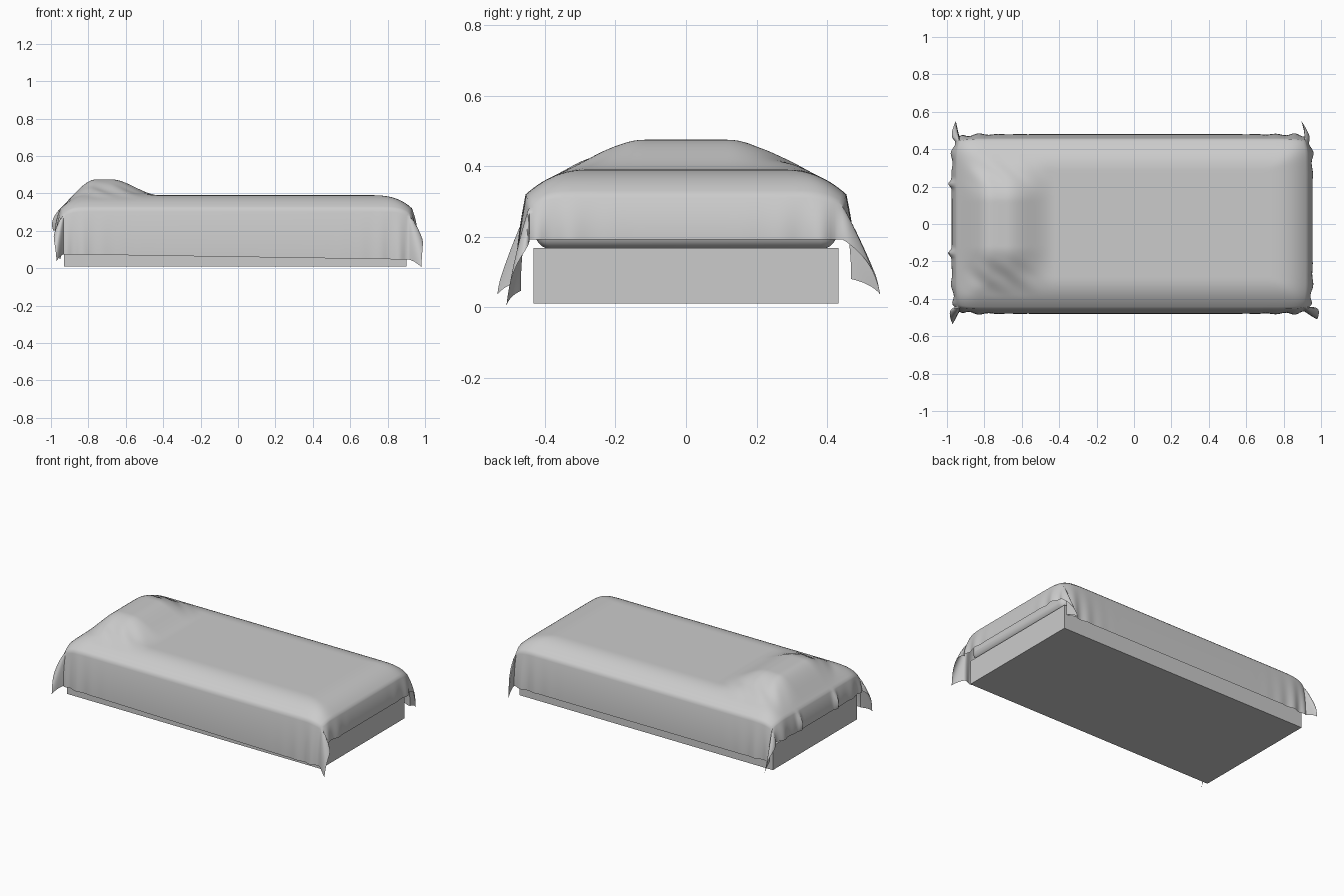
import bpy, math

if "Cube" in bpy.data.objects:
    bpy.data.objects.remove(bpy.data.objects["Cube"])

grey = bpy.data.materials.new("light grey")
grey.diffuse_color = (0.6, 0.6, 0.6, 1)
grey.use_nodes = True
grey.node_tree.nodes["Principled BSDF"].inputs["Base Color"].default_value = grey.diffuse_color


def finish(ob, smooth=True):
    ob.data.materials.append(grey)
    if smooth:
        bpy.ops.object.select_all(action='DESELECT')
        ob.select_set(True)
        bpy.context.view_layer.objects.active = ob
        bpy.ops.object.shade_smooth_by_angle(angle=math.radians(50))


def box(name, x0, x1, y, z0, z1, bevel=0):
    bpy.ops.mesh.primitive_cube_add(size=1, location=((x0 + x1) / 2, 0, (z0 + z1) / 2))
    ob = bpy.context.object
    ob.name = name
    ob.scale = (x1 - x0, 2 * y, z1 - z0)
    bpy.ops.object.transform_apply(location=False, rotation=False, scale=True)
    if bevel:
        m = ob.modifiers.new("bevel", 'BEVEL')
        m.width, m.segments = bevel, 5
    finish(ob, bevel > 0)
    return ob


# bed base and mattress
box("bed_base", -0.93, 0.90, 0.433, 0.01, 0.168)
box("mattress", -0.925, 0.905, 0.428, 0.165, 0.34, 0.045)

# pillow hidden under the blanket
bpy.ops.mesh.primitive_uv_sphere_add(segments=24, ring_count=12, location=(-0.72, 0, 0.37))
pillow = bpy.context.object
pillow.name = "pillow"
pillow.scale = (0.15, 0.24, 0.08)
finish(pillow)

# blanket: top sheet, four hanging skirts and folded corners
X0, X1, HY = -0.95, 0.93, 0.455
CX, HX = (X0 + X1) / 2, (X1 - X0) / 2


def ease(t):
    t = min(1, max(0, t))
    return t * t * (3 - 2 * t)


def top(x, y):
    """Point on the blanket's upper surface."""
    a, b = (x - CX) / HX, y / HY
    dx = 0.07 * max(0, (abs(a) - 0.74) / 0.26) ** 3.2
    dy = 0.07 * max(0, (abs(b) - 0.62) / 0.38) ** 2.2
    bx = ease(1 - (x + 0.68) / 0.26) if x > -0.72 else ease(1 - (-0.76 - x) / 0.19)
    bump = 0.085 * bx * ease(1 - (abs(y) - 0.12) / 0.26)
    crease = 0.004 * math.sin(40 * (x + y)) * bx * ease(1 - abs(abs(y) - 0.28) / 0.12)
    z = 0.39 - math.hypot(dx, dy) + bump + crease
    return CX + a * HX * (1 - 0.018 * b ** 10), y * (1 - 0.025 * a ** 24), z


def hem_x(side):
    return 0.192 if side > 0 else 0.20


def hem_y(side, x):
    return 0.06 - 0.015 * x if side < 0 else 0.08


def flare(t):
    return 0.025 * (1 - (1 - t) ** 2)


def folds(s, k, edge):
    """Wrinkles that gather towards the corners."""
    return 0.016 * math.sin(k * s) * abs(s) ** edge * (1 - s ** 30)


# direction in which each corner flap sticks out
FLAP = {(1, 1): (-0.35, 0.95), (1, -1): (1.0, -0.25),
        (-1, 1): (-0.25, 1.0), (-1, -1): (-0.55, -0.75)}


def drape(x, tx, y, ty):
    px, py, z = top(x, y)
    sx, sy = (1 if x > 0 else -1), (1 if y > 0 else -1)
    lx, ly = z - hem_x(sx), z - hem_y(sy, x)
    if tx and ty:                                   # folded corner
        du, dv = tx * lx, ty * ly
        r, th = math.hypot(du, dv), math.atan2(dv, du)
        w, side = math.sin(2 * th), 0.13 * math.sin(4 * th)
        fx, fy = FLAP[sx, sy]
        out = 0.36 * w * r
        px += sx * flare(tx) + fx * out + sx * side * r * 0.7
        py += sy * flare(ty) + fy * out - sy * side * r * 0.7
        z -= r * (1 + 0.12 * w)
    elif tx:                                        # end skirts
        s = y / HY
        px += sx * (flare(tx) + tx * folds(s, 24, 4))
        if sx < 0:
            for c in (-0.16, 0.22):
                px -= 0.022 * math.sin(math.pi * min(1, tx * 0.8)) * math.exp(-((y - c) / 0.018) ** 2)
        z -= tx * lx
    elif ty:                                        # long skirts
        s = (x - CX) / HX
        py += sy * (flare(ty) + ty * folds(s, 55, 9))
        z -= ty * ly
    return px, py, z


def axis(lo, hi, n, skirt):
    rows = [(lo, 1 - i / skirt) for i in range(skirt)]
    rows += [(lo + (hi - lo) * i / n, 0) for i in range(n + 1)]
    return rows + [(hi, (i + 1) / skirt) for i in range(skirt)]


us, vs = axis(X0, X1, 150, 14), axis(-HY, HY, 80, 14)
verts = [drape(x, tx, y, ty) for x, tx in us for y, ty in vs]
n = len(vs)
faces = [(i * n + j, (i + 1) * n + j, (i + 1) * n + j + 1, i * n + j + 1)
         for i in range(len(us) - 1) for j in range(n - 1)]
mesh = bpy.data.meshes.new("blanket")
mesh.from_pydata(verts, [], faces)
blanket = bpy.data.objects.new("blanket", mesh)
bpy.context.collection.objects.link(blanket)
finish(blanket)
